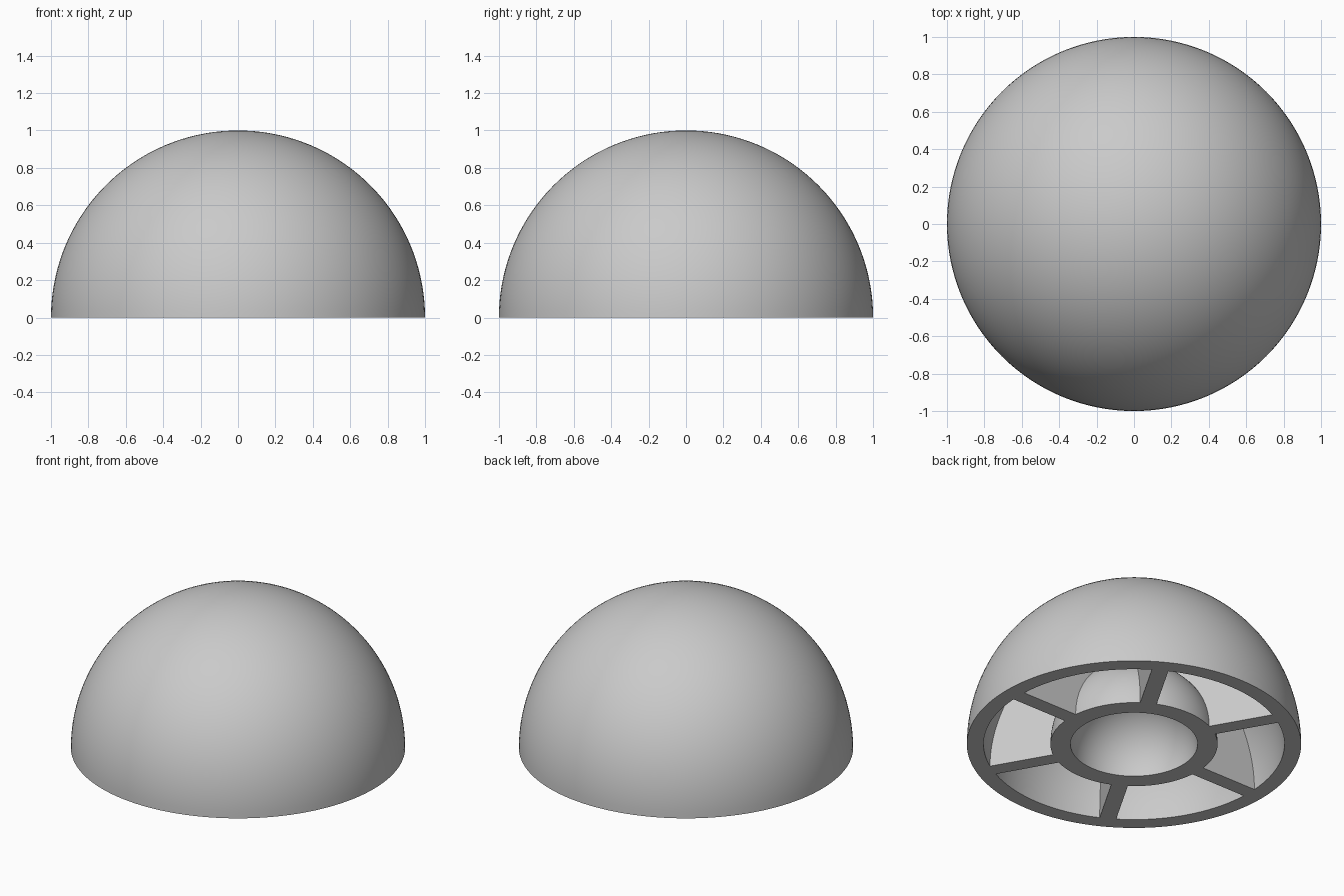
import bpy, bmesh
from math import pi, sin, cos, radians
from mathutils import Matrix

if "Cube" in bpy.data.objects:
    bpy.data.objects.remove(bpy.data.objects["Cube"])

grey = bpy.data.materials.new("light_grey")
grey.use_nodes = True
colour = (0.59, 0.59, 0.59, 1)
grey.diffuse_color = colour
grey.node_tree.nodes["Principled BSDF"].inputs["Base Color"].default_value = colour


def finish(name, bm):
    bmesh.ops.remove_doubles(bm, verts=bm.verts, dist=1e-5)
    bmesh.ops.recalc_face_normals(bm, faces=bm.faces)
    mesh = bpy.data.meshes.new(name)
    bm.to_mesh(mesh)
    bm.free()
    obj = bpy.data.objects.new(name, mesh)
    bpy.context.collection.objects.link(obj)
    mesh.materials.append(grey)
    bpy.ops.object.select_all(action='DESELECT')
    obj.select_set(True)
    bpy.context.view_layer.objects.active = obj
    bpy.ops.object.shade_smooth_by_angle(angle=radians(30))


def arc(radius, sweep, steps):
    return [(radius * cos(sweep * i / steps), 0, radius * sin(sweep * i / steps))
            for i in range(steps + 1)]


def hollow_dome(name, outer, inner, segments=128, rings=36):
    """Hemispherical shell with a flat rim, spun from a quarter profile."""
    bm = bmesh.new()
    # The profile runs from the outer pole, round the rim, to the inner pole
    points = arc(outer, pi / 2, rings)[::-1] + arc(inner, pi / 2, rings)
    verts = [bm.verts.new(p) for p in points]
    edges = [bm.edges.new(pair) for pair in zip(verts, verts[1:])]
    bmesh.ops.spin(bm, geom=verts + edges, cent=(0, 0, 0), axis=(0, 0, 1),
                   angle=2 * pi, steps=segments, use_merge=False)
    bmesh.ops.dissolve_degenerate(bm, edges=bm.edges, dist=1e-5)
    finish(name, bm)


def arched_rib(name, outer, inner, width, angle, steps=72):
    """Upright arch that fills the gap between both domes."""
    bm = bmesh.new()
    out_row = [bm.verts.new(p) for p in arc(outer, pi, steps)]
    in_row = [bm.verts.new(p) for p in arc(inner, pi, steps)]
    for i in range(steps):
        bm.faces.new((out_row[i], out_row[i + 1], in_row[i + 1], in_row[i]))
    bmesh.ops.translate(bm, verts=bm.verts, vec=(0, -width / 2, 0))
    side = bmesh.ops.extrude_face_region(bm, geom=bm.faces[:])["geom"]
    moved = [g for g in side if isinstance(g, bmesh.types.BMVert)]
    bmesh.ops.translate(bm, verts=moved, vec=(0, width, 0))
    bmesh.ops.rotate(bm, verts=bm.verts, cent=(0, 0, 0),
                     matrix=Matrix.Rotation(angle, 3, 'Z'))
    finish(name, bm)


# Outer shell and the smaller hollow dome at its centre
hollow_dome("outer_shell", 1.0, 0.9)
hollow_dome("inner_dome", 0.5, 0.38)

# Three arches make the six spokes seen from below
for k in range(3):
    arched_rib(f"rib_{k + 1}", 0.905, 0.49, 0.1, radians(60 * k))
